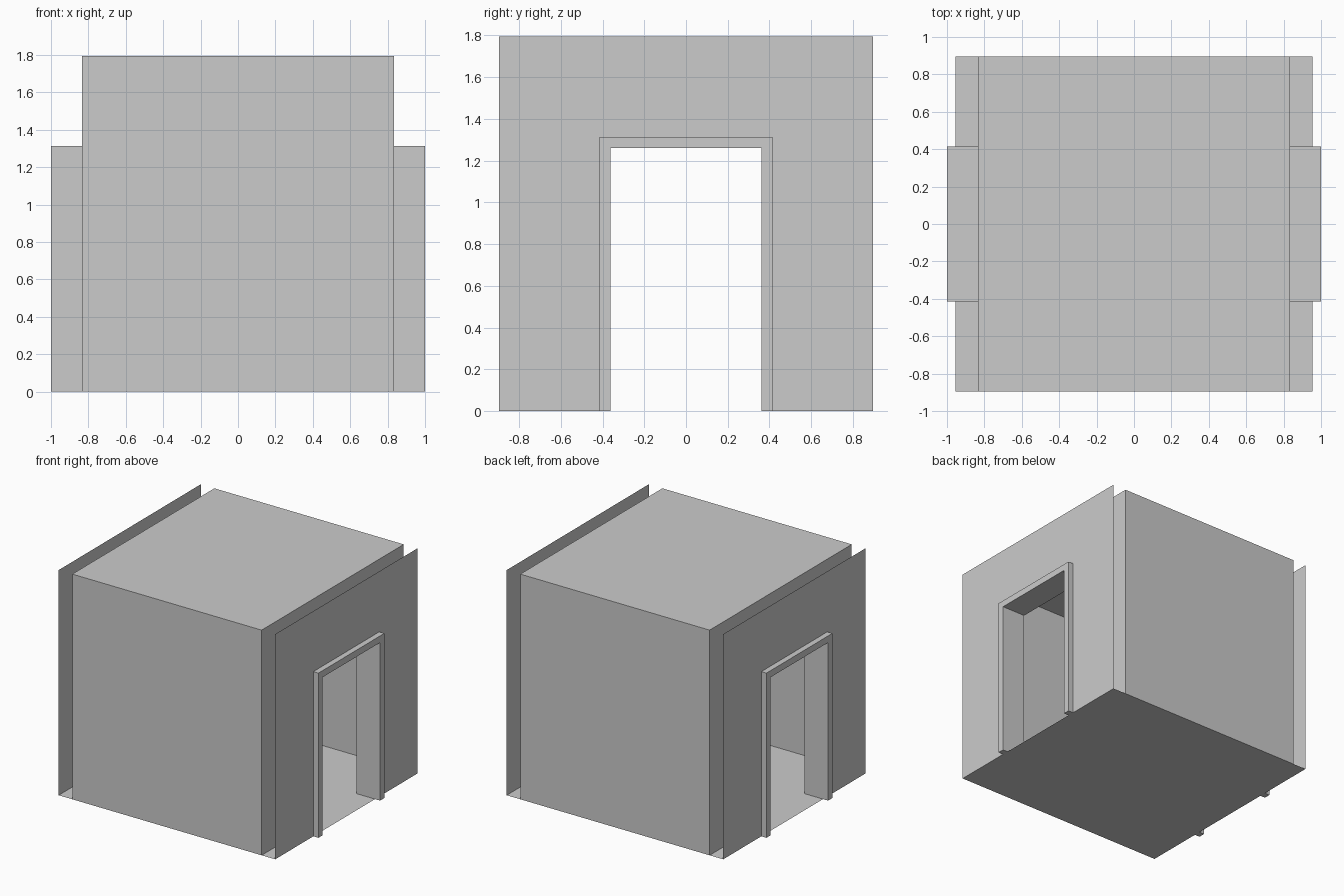
import bpy

if "Cube" in bpy.data.objects:
    bpy.data.objects.remove(bpy.data.objects["Cube"])

X_IN, X_OUT, Y, H = 0.835, 0.955, 0.895, 1.795   # shell dimensions
DOOR_Y, DOOR_Z, TRIM = 0.362, 1.26, 0.053        # doorway and trim width


def make(name, verts, faces):
    mesh = bpy.data.meshes.new(name)
    mesh.from_pydata(verts, [], faces)
    mesh.update()
    ob = bpy.data.objects.new(name, mesh)
    bpy.context.collection.objects.link(ob)
    return ob


def arch(hw, top):
    """Door-shaped path in (y, z), open at the floor."""
    return [(-hw, 0), (-hw, top), (hw, top), (hw, 0)]


def end_wall(name, x):
    """Thin wall sheet with a doorway cut out of it."""
    outline = [(-Y, 0), (-Y, H), (Y, H), (Y, 0)]
    pts = outline + arch(DOOR_Y + TRIM / 2, DOOR_Z + TRIM / 2)
    faces = [(i, i + 1, i + 5, i + 4) for i in range(3)]
    if x < 0:
        faces = [f[::-1] for f in faces]
    # faces point outward
    faces = [f[::-1] for f in faces]
    make(name, [(x, y, z) for y, z in pts], faces)


def door_frame(name, x0, x1):
    """Solid door surround running through both wall sheets."""
    ring = arch(DOOR_Y + TRIM, DOOR_Z + TRIM) + arch(DOOR_Y, DOOR_Z)
    verts = [(x, y, z) for x in (x0, x1) for y, z in ring]
    faces = []
    for i in range(3):
        faces += [(i, i + 1, i + 5, i + 4),              # inner-side trim
                  (i + 12, i + 13, i + 9, i + 8),        # outer-side trim
                  (i + 8, i + 9, i + 1, i),              # outer edge
                  (i + 4, i + 5, i + 13, i + 12)]        # jamb
    faces += [(0, 4, 12, 8), (7, 3, 11, 15)]             # feet
    make(name, verts, faces)


# Floor and roof sheets
make("floor", [(-X_OUT, -Y, 0), (X_OUT, -Y, 0), (X_OUT, Y, 0), (-X_OUT, Y, 0)],
     [(0, 1, 2, 3)])
make("roof", [(-X_IN, -Y, H), (X_IN, -Y, H), (X_IN, Y, H), (-X_IN, Y, H)],
     [(0, 1, 2, 3)])

# Plain front and back walls
for name, s in (("front_wall", -1), ("back_wall", 1)):
    make(name, [(s * X_IN, s * Y, 0), (-s * X_IN, s * Y, 0),
                (-s * X_IN, s * Y, H), (s * X_IN, s * Y, H)], [(0, 1, 2, 3)])

# Double-skinned end walls with door frames
for side, s in (("left", -1), ("right", 1)):
    end_wall(side + "_inner_wall", s * X_IN)
    end_wall(side + "_outer_wall", s * X_OUT)
    door_frame(side + "_door_frame", *sorted((s * 0.79, s * 1.0)))
